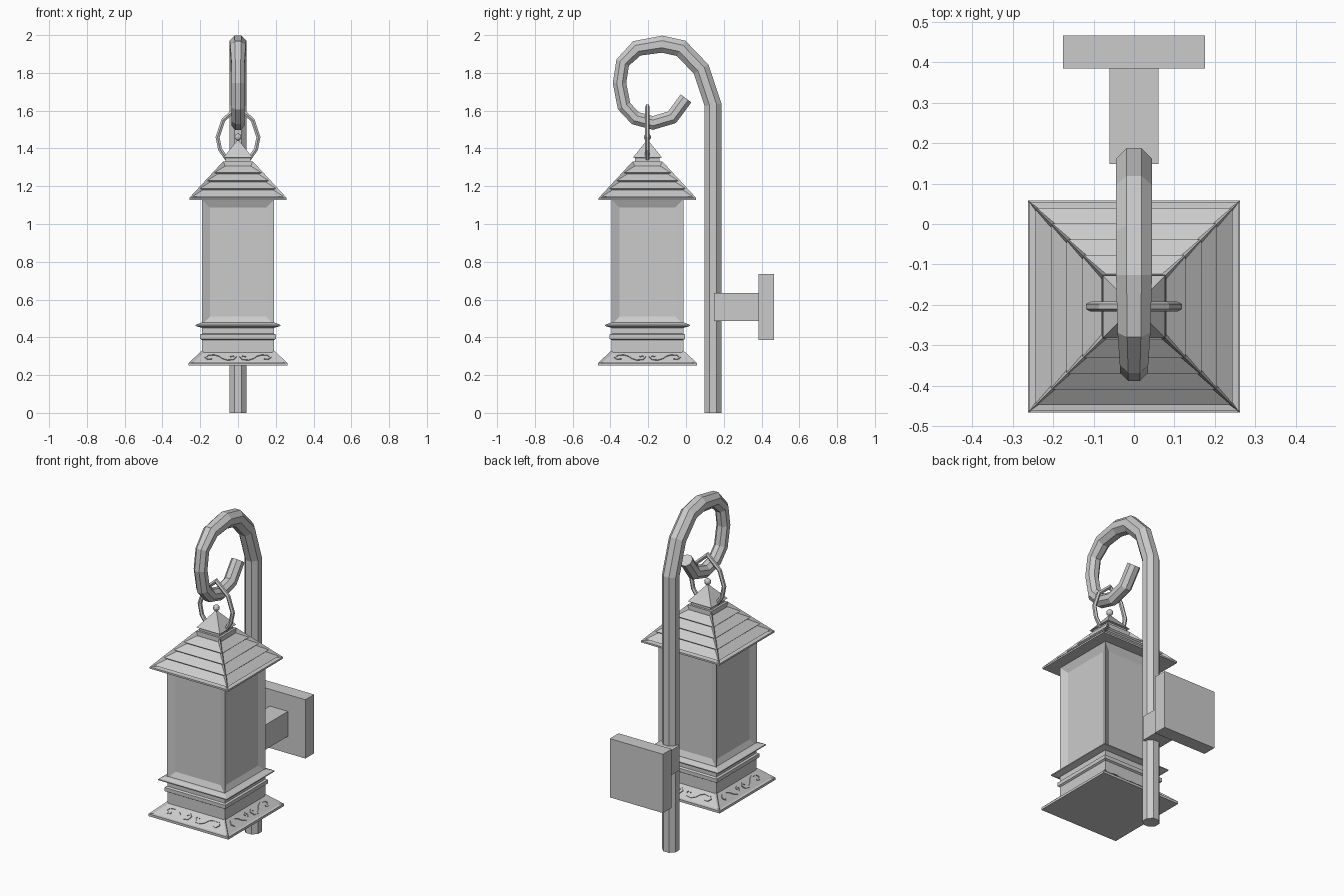
import bpy, bmesh, math
from mathutils import Vector, Matrix

cube = bpy.data.objects.get("Cube")
if cube:
    bpy.data.objects.remove(cube)

GREY = (0.6, 0.6, 0.6, 1)
metal = bpy.data.materials.new("grey_metal")
metal.use_nodes = True
metal.diffuse_color = GREY
metal.node_tree.nodes["Principled BSDF"].inputs["Base Color"].default_value = GREY

AXIS = Vector((0, -0.204, 0))      # vertical centre line of the lantern


def finish(name, bm, location=(0, 0, 0)):
    bmesh.ops.recalc_face_normals(bm, faces=bm.faces)
    mesh = bpy.data.meshes.new(name)
    bm.to_mesh(mesh)
    bm.free()
    mesh.materials.append(metal)
    obj = bpy.data.objects.new(name, mesh)
    obj.location = location
    bpy.context.collection.objects.link(obj)
    return obj


def bridge(bm, rings):
    """Skin a list of vertex rings and cap both ends."""
    for a, b in zip(rings, rings[1:]):
        n = len(a)
        for i in range(n):
            j = (i + 1) % n
            bm.faces.new((a[i], a[j], b[j], b[i]))
    bm.faces.new(rings[0][::-1])
    bm.faces.new(rings[-1])


def square_loft(name, profile, panel=None, depth=0.0):
    """Square turned profile of (half width, z); panel insets the tall sides."""
    bm = bmesh.new()
    corners = ((-1, -1), (1, -1), (1, 1), (-1, 1))
    bridge(bm, [[bm.verts.new((h * x, h * y, z)) for x, y in corners]
                for h, z in profile])
    bmesh.ops.recalc_face_normals(bm, faces=bm.faces)
    if panel:
        sides = [f for f in bm.faces if abs(f.normal.z) < 0.9
                 and max(v.co.z for v in f.verts) - min(v.co.z for v in f.verts) > 0.05]
        bmesh.ops.inset_individual(bm, faces=sides, thickness=panel,
                                   depth=-depth, use_even_offset=True)
    return finish(name, bm, AXIS)


def tube(name, points, radii, sides, binormal, location=(0, 0, 0)):
    """Faceted tube along a flat path lying square to binormal."""
    bm = bmesh.new()
    pts = [Vector(p) for p in points]
    rings = []
    for i, p in enumerate(pts):
        ahead = (pts[min(i + 1, len(pts) - 1)] - p).normalized()
        behind = (p - pts[max(i - 1, 0)]).normalized()
        tangent = (ahead + behind).normalized()
        side = binormal.cross(tangent).normalized()
        miter = 1 / max(0.7, tangent.dot(ahead if ahead.length else behind))
        ring = []
        for k in range(sides):
            a = 2 * math.pi * (k + 0.5) / sides
            ring.append(bm.verts.new(p + radii[i] * (
                math.cos(a) * miter * side + math.sin(a) * binormal)))
        rings.append(ring)
    bridge(bm, rings)
    return finish(name, bm, location)


def box(name, low, high):
    bm = bmesh.new()
    bmesh.ops.create_cube(bm, size=1)
    low, high = Vector(low), Vector(high)
    bmesh.ops.scale(bm, vec=high - low, verts=bm.verts)
    bmesh.ops.translate(bm, vec=(low + high) / 2, verts=bm.verts)
    return finish(name, bm)


# Post with curled hook
hook = [(0.143, 0), (0.143, 1.63), (0.08, 1.82), (-0.026, 1.93), (-0.127, 1.952),
        (-0.26, 1.93), (-0.335, 1.855), (-0.352, 1.746), (-0.328, 1.624),
        (-0.268, 1.56), (-0.175, 1.535), (-0.074, 1.565), (0.0, 1.665)]
radii = [0.048] * 5 + [0.044] + [0.038] * 7
tube("post_and_hook", [(0, y, z) for y, z in hook], radii, 8, Vector((1, 0, 0)))

# Wall mount
box("wall_arm", (-0.06, 0.148, 0.487), (0.06, 0.384, 0.635))
box("wall_plate", (-0.175, 0.384, 0.385), (0.175, 0.466, 0.735))

# Lantern base and body
square_loft("base_skirt", [(0.262, 0.25), (0.262, 0.264), (0.185, 0.335)], 0.012, 0.008)
square_loft("plinth", [(0.19, 0.32), (0.19, 0.386), (0.2, 0.392), (0.2, 0.414),
                       (0.19, 0.42), (0.19, 0.45), (0.225, 0.46), (0.225, 0.466),
                       (0.195, 0.478)])
square_loft("lantern_body", [(0.191, 0.467), (0.191, 1.13)], 0.043, 0.02)

# Scroll ornaments on the four skirt slopes
up_slope = Vector((0, 0.077, 0.071)).normalized()
outward = Vector((0, -0.071, 0.077)).normalized()
centre = Vector((0, -0.2235, 0.2995)) - outward * 0.007
scroll = [(0.035, 0.004), (0.022, 0.014), (0.012, 0.002), (0.022, -0.016),
          (0.048, -0.02), (0.07, -0.008), (0.086, 0.01), (0.108, 0.021),
          (0.138, 0.017), (0.15, 0.0), (0.138, -0.014), (0.12, -0.01)]
for turn, where in enumerate(("front", "left", "back", "right")):
    spin = Matrix.Rotation(turn * math.pi / 2, 3, "Z")
    for s, half in ((-1, "a"), (1, "b")):
        path = [spin @ (centre + Vector((s * u * 1.15, 0, 0)) + up_slope * v)
                for u, v in scroll]
        tube(f"scroll_{where}_{half}", path, [0.006] * len(path), 4,
             spin @ outward, AXIS)

# Roof frame with recessed, overlapping boards
EAVE, RIDGE = Vector((0.258, 1.138)), Vector((0.078, 1.332))
square_loft("roof_frame", [(EAVE.x, 1.128), EAVE, RIDGE], 0.02, 0.017)
inward = Vector((EAVE.y - RIDGE.y, RIDGE.x - EAVE.x)).normalized()
boards = []
COUNT = 4
for i in range(COUNT):
    for t, d in ((i / COUNT, 0.005), ((i + 1) / COUNT, 0.016)):
        boards.append(EAVE.lerp(RIDGE, 0.06 + 0.86 * t) + inward * d)
square_loft("roof_boards", boards)

# Cap, finial and hanging ring
square_loft("roof_cap", [(0.065, 1.325), (0.065, 1.35), (0.077, 1.352), (0.002, 1.445)])
bm = bmesh.new()
bmesh.ops.create_uvsphere(bm, u_segments=10, v_segments=6, radius=0.019)
finish("finial_ball", bm, AXIS + Vector((0, 0, 1.46)))
half_ring = [(0.06, 1.345), (0.095, 1.395), (0.108, 1.46), (0.078, 1.55)]
ring = ([(-x, 0, z) for x, z in half_ring] + [(0, 0, 1.62)]
        + [(x, 0, z) for x, z in reversed(half_ring)])
tube("hanging_ring", ring, [0.012] * len(ring), 6, Vector((0, 1, 0)), AXIS)
